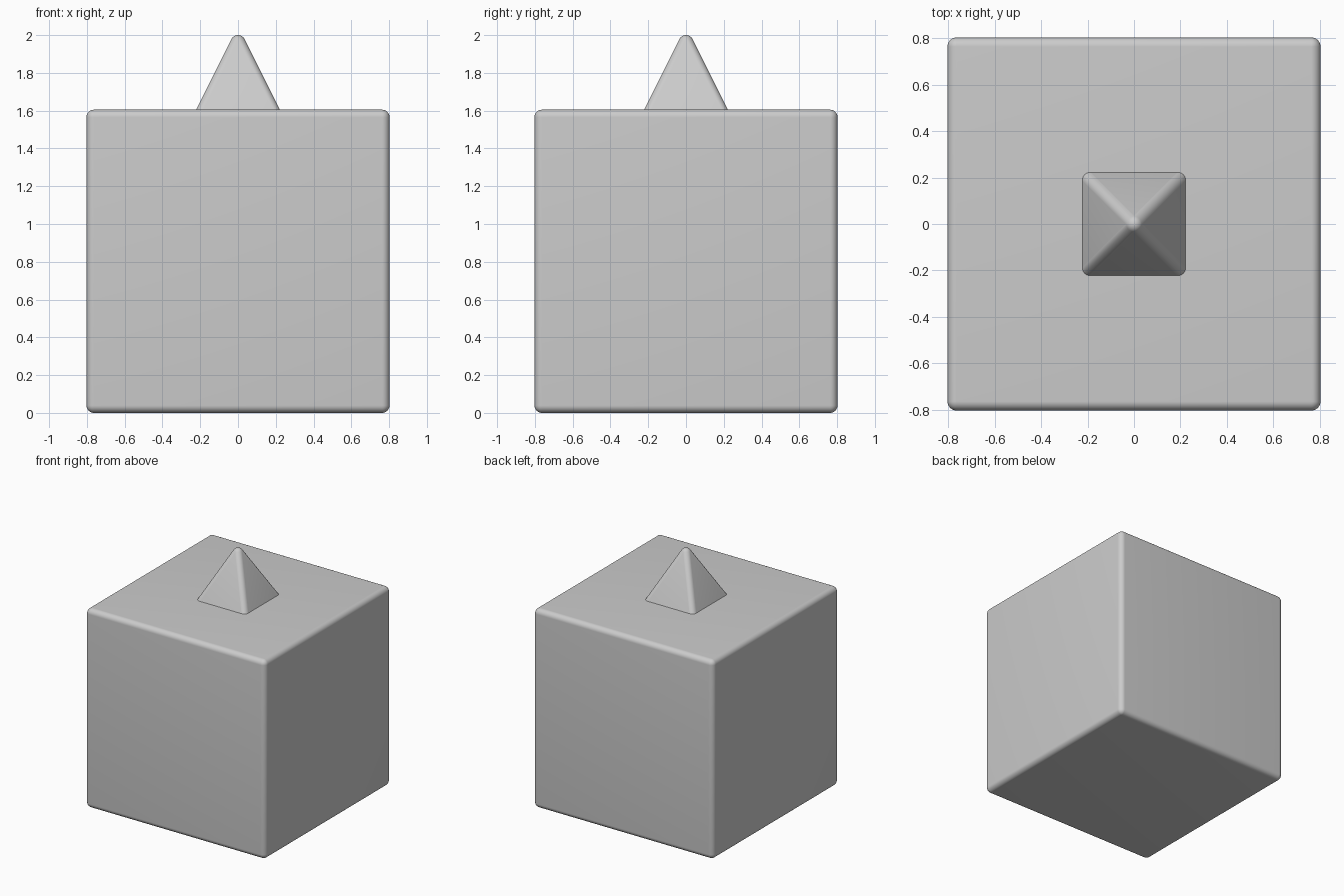
import bpy, bmesh
from mathutils import Matrix

if "Cube" in bpy.data.objects:
    bpy.data.objects.remove(bpy.data.objects["Cube"])

R = 0.04          # rounding radius
SIZE = 1.605      # body edge length


def finish(name, bm):
    mesh = bpy.data.meshes.new(name)
    bm.to_mesh(mesh)
    bm.free()
    obj = bpy.data.objects.new(name, mesh)
    bpy.context.collection.objects.link(obj)
    return obj


def rounded_hull(name, centres):
    # convex hull around equal balls gives evenly rounded edges and tips
    bm = bmesh.new()
    for c in centres:
        bmesh.ops.create_uvsphere(bm, u_segments=32, v_segments=16, radius=R,
                                  matrix=Matrix.Translation(c))
    bmesh.ops.delete(bm, geom=bm.faces[:], context='FACES_ONLY')
    hull = bmesh.ops.convex_hull(bm, input=bm.verts[:])
    unused = [v for v in bm.verts if not v.link_faces]
    bmesh.ops.delete(bm, geom=unused, context='VERTS')
    loose = [e for e in bm.edges if not e.link_faces]
    bmesh.ops.delete(bm, geom=loose, context='EDGES')
    bmesh.ops.recalc_face_normals(bm, faces=bm.faces[:])
    for f in bm.faces:
        f.smooth = True
    return finish(name, bm)


# cube body with softly rounded edges
h = SIZE / 2 - R
rounded_hull("cube_body", [(x, y, z) for x in (-h, h) for y in (-h, h)
                           for z in (R, SIZE - R)])

# rounded pyramid standing on the body, its base sunk into the top
b = 0.2
rounded_hull("pyramid_peak", [(0, 0, 2 - R)] +
             [(x, y, 1.56) for x in (-b, b) for y in (-b, b)])
